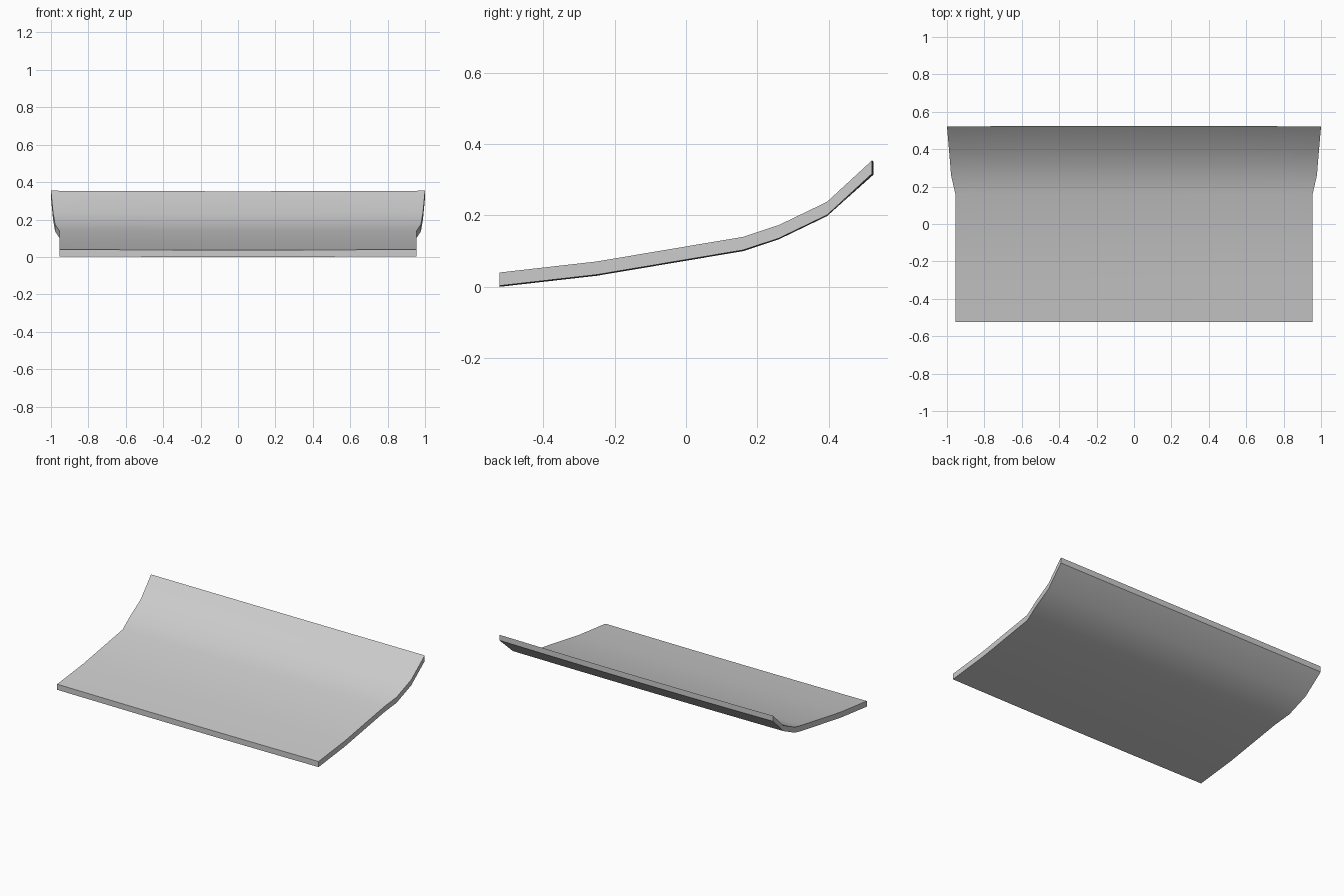
import bpy, bmesh, math

if "Cube" in bpy.data.objects:
    bpy.data.objects.remove(bpy.data.objects["Cube"])

# Side profile stations: y, top z, half width
stations = [(-0.523, 0.040, 0.955), (-0.25, 0.071, 0.955), (0.16, 0.140, 0.955),
            (0.26, 0.173, 0.978), (0.395, 0.238, 0.989), (0.521, 0.354, 1.0)]
thickness = 0.037
columns = 12

bm = bmesh.new()

# Slightly bowed grid, one layer for the top and one for the underside
def layer(drop):
    rows = []
    for i, (y, z, w) in enumerate(stations):
        row = []
        for c in range(columns + 1):
            t = 2 * c / columns - 1
            bow = 1 - t * t
            push = 0.004 * bow if i == len(stations) - 1 else 0
            row.append(bm.verts.new((t * w, y + push, z - drop - 0.003 * bow)))
        rows.append(row)
    return rows

top, under = layer(0), layer(thickness)

for i in range(len(stations) - 1):
    for c in range(columns):
        for g in (top, under):
            bm.faces.new((g[i][c], g[i][c + 1], g[i + 1][c + 1], g[i + 1][c]))

# Close the rim
def rim(a, b):
    for k in range(len(a) - 1):
        bm.faces.new((a[k], a[k + 1], b[k + 1], b[k]))

for i in (0, -1):
    rim(top[i], under[i])
    rim([r[i] for r in top], [r[i] for r in under])

bmesh.ops.recalc_face_normals(bm, faces=bm.faces[:])
mesh = bpy.data.meshes.new("curved_panel")
bm.to_mesh(mesh)
bm.free()
panel = bpy.data.objects.new("curved_panel", mesh)
bpy.context.collection.objects.link(panel)

# Smooth sheet with crisp rim
bpy.context.view_layer.objects.active = panel
panel.select_set(True)
bpy.ops.object.shade_smooth_by_angle(angle=math.radians(35))
